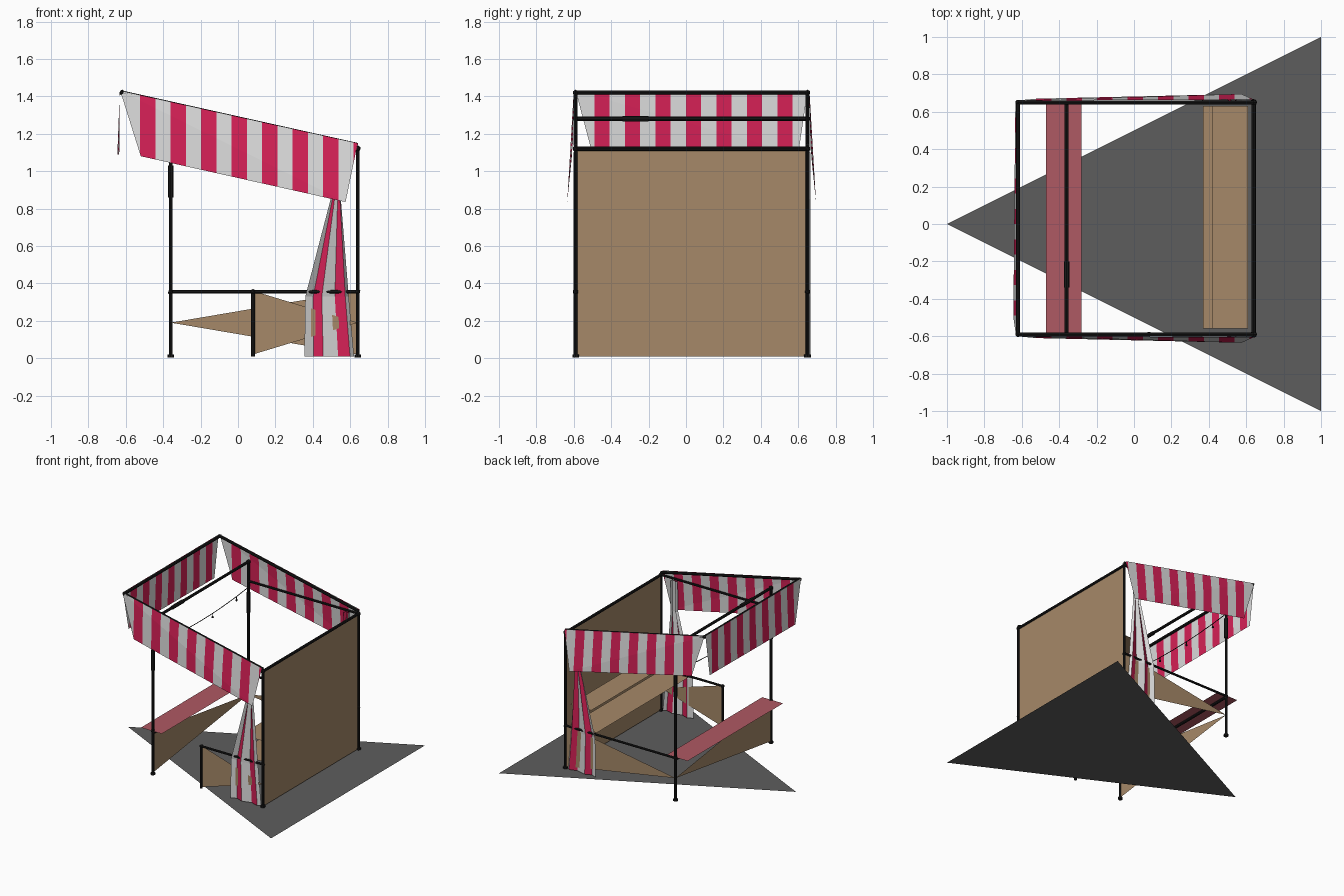
import bpy, bmesh
from mathutils import Vector

if "Cube" in bpy.data.objects:
    bpy.data.objects.remove(bpy.data.objects["Cube"])


def material(name, r, g, b):
    m = bpy.data.materials.new(name)
    m.use_nodes = True
    m.diffuse_color = (r, g, b, 1)
    m.node_tree.nodes["Principled BSDF"].inputs["Base Color"].default_value = (r, g, b, 1)
    return m


CRIMSON = material("crimson_cloth", 0.68, 0.015, 0.095)
WHITE = material("white_cloth", 0.72, 0.72, 0.72)
WOOD = material("tan_wood", 0.38, 0.25, 0.14)
ROSE = material("rose_counter", 0.43, 0.1, 0.125)
BLACK = material("black_metal", 0.01, 0.01, 0.01)
GREY = material("grey_ground", 0.11, 0.11, 0.11)

# Frame positions
XB, XF, XE = 0.64, -0.36, -0.62      # wall side, counter side, awning edge
MID, HALF = 0.03, 0.62               # centre and half width along y
YF, YB = MID - HALF, MID + HALF
LOW, EAVE, RIDGE = 0.355, 1.12, 1.42


def finish(bm, name, mats):
    me = bpy.data.meshes.new(name)
    bm.to_mesh(me)
    bm.free()
    for m in mats:
        me.materials.append(m)
    ob = bpy.data.objects.new(name, me)
    bpy.context.collection.objects.link(ob)
    return ob


def sheet(name, mat, *pts):
    bm = bmesh.new()
    bm.faces.new([bm.verts.new(p) for p in pts])
    return finish(bm, name, [mat])


def bar(name, a, b, r=0.01, sides=8):
    a, b = Vector(a), Vector(b)
    d = b - a
    bm = bmesh.new()
    bmesh.ops.create_cone(bm, cap_ends=True, segments=sides, radius1=r, radius2=r, depth=d.length)
    ob = finish(bm, name, [BLACK])
    ob.rotation_mode = "QUATERNION"
    ob.rotation_quaternion = d.to_track_quat("Z", "Y")
    ob.location = (a + b) / 2
    return ob


def ball(name, p, r):
    bm = bmesh.new()
    bmesh.ops.create_icosphere(bm, subdivisions=1, radius=r)
    ob = finish(bm, name, [BLACK])
    ob.location = p


def striped(name, pts, axis, start, period=0.163, width=0.082):
    """Cloth made of two triangles, cut into stripes across one axis."""
    bm = bmesh.new()
    a, b, c, d = [bm.verts.new(p) for p in pts]
    bm.faces.new((a, b, c))
    bm.faces.new((a, c, d))
    normal = Vector((0, 0, 0))
    normal[axis] = 1
    for i in range(9):
        for off in (0, width):
            co = normal * (start + i * period + off)
            bmesh.ops.bisect_plane(bm, geom=bm.verts[:] + bm.edges[:] + bm.faces[:],
                                   plane_co=co, plane_no=normal, dist=0.0001)
    for f in bm.faces:
        t = (f.calc_center_median()[axis] - start) % period
        f.material_index = 0 if t < width else 1
    return finish(bm, name, [CRIMSON, WHITE])


# Ground sheet
sheet("ground_sheet", GREY, (-1, 0, 0), (1, -1, 0), (1, 1, 0))

# Wall, counter and shelves
sheet("wall_panel", WOOD, (XB, YF, 0.01), (XB, YB, 0.01), (XB, YB, EAVE), (XB, YF, EAVE))
sheet("counter_top", ROSE, (-0.47, YF, 0.36), (-0.28, YF, 0.36), (-0.28, YB, 0.36), (-0.47, YB, 0.36))
for name, x, z in (("lower_shelf", 0.37, 0.36), ("upper_shelf", 0.42, 0.53)):
    sheet(name, WOOD, (x, -0.56, z), (0.61, -0.56, z), (0.61, 0.63, z), (x, 0.63, z))

# Triangular skirt panels
for name, base, tip in (("front_skirt", (0.08, YF), (XB, YF)),
                        ("back_skirt", (XB, YB), (XF, YB)),
                        ("counter_skirt", (XF, YF), (XF, YB))):
    sheet(name, WOOD, (*base, 0.02), (*tip, 0.19), (*base, 0.36))

# Posts, side rails and sloping awning bars on both sides
for side, y in (("front", YF), ("back", YB)):
    for part, x, top in (("wall", XB, EAVE), ("counter", XF, 1.28)):
        bar(f"{side}_{part}_post", (x, y, 0.005), (x, y, top))
        bar(f"{side}_{part}_foot", (x, y, 0.005), (x, y, 0.02), 0.018)
        ball(f"{side}_{part}_joint", (x, y, LOW), 0.016)
        ball(f"{side}_{part}_cap", (x, y, top), 0.018)
    bar(f"{side}_post_collar", (XF, y, 0.86), (XF, y, 1.03), 0.014)
    bar(f"{side}_eave_rail", (XF, y, EAVE), (XB, y, EAVE), 0.009)
    bar(f"{side}_awning_bar", (XE, y, RIDGE), (XB, y, 1.14), 0.011)
    ball(f"{side}_awning_corner", (XE, y, RIDGE), 0.016)
    bar(f"{side}_low_rail", (0.08 if y < 0 else XF, y, LOW), (XB, y, LOW), 0.009)

# Gate post
bar("gate_post", (0.08, YF, 0.01), (0.08, YF, LOW))
ball("gate_post_cap", (0.08, YF, LOW), 0.016)

# Cross bars
for name, x, z in (("ridge_bar", XE, RIDGE), ("middle_bar", XF, 1.28),
                   ("eave_bar", XB, EAVE), ("counter_rail", XF, 0.345)):
    bar(name, (x, YF, z), (x, YB, z), 0.011)
bar("middle_bar_collar", (XF, -0.34, 1.28), (XF, -0.2, 1.28), 0.015)

# Hanging lamp string
COUNT = 8
line = []
for i in range(COUNT + 1):
    t = i / COUNT
    line.append((XF, YF + t * 2 * HALF, 1.07 - 0.16 * t * (1 - t)))
for i in range(COUNT):
    bar("lamp_wire", line[i], line[i + 1], 0.003, 5)
    if i % 2:
        x, y, z = line[i]
        bar("lamp_cord", (x, y, z), (x, y, z - 0.025), 0.003, 5)
        ball("lamp_bulb", (x, y, z - 0.03), 0.01)

# Striped side awnings and curtains, mirrored about the stall's centre line
ROWS = ((0.01, 0.355, 0.62), (0.33, 0.36, 0.592), (0.85, 0.495, 0.55), (1.1, 0.5, 0.55))
STOPS = (0, 0.18, 0.38, 0.68, 0.92, 1)
for side, s in (("front", -1), ("back", 1)):
    striped(f"{side}_awning", [(XE - 0.01, MID + s * 0.63, 1.43), (-0.52, MID + s * 0.64, 1.08),
                               (0.575, MID + s * 0.665, 0.835), (XB, MID + s * 0.635, 1.15)],
            0, -0.523)
    bm = bmesh.new()
    grid = []
    for z, x0, x1 in ROWS:
        grid.append([bm.verts.new((x0 + (x1 - x0) * t, MID + s * (0.635 - 0.02 * (i % 2)), z))
                     for i, t in enumerate(STOPS)])
    for lower, upper in zip(grid, grid[1:]):
        for i in range(len(STOPS) - 1):
            f = bm.faces.new((lower[i], lower[i + 1], upper[i + 1], upper[i]))
            f.material_index = (i + 1) % 2
    finish(bm, f"{side}_curtain", [CRIMSON, WHITE])

# Striped awning along the high edge
striped("counter_awning", [(XE - 0.012, YF, 1.43), (-0.645, -0.5, 1.09),
                           (-0.635, 0.6, 1.09), (XE - 0.012, YB, 1.43)], 1, -0.49)
